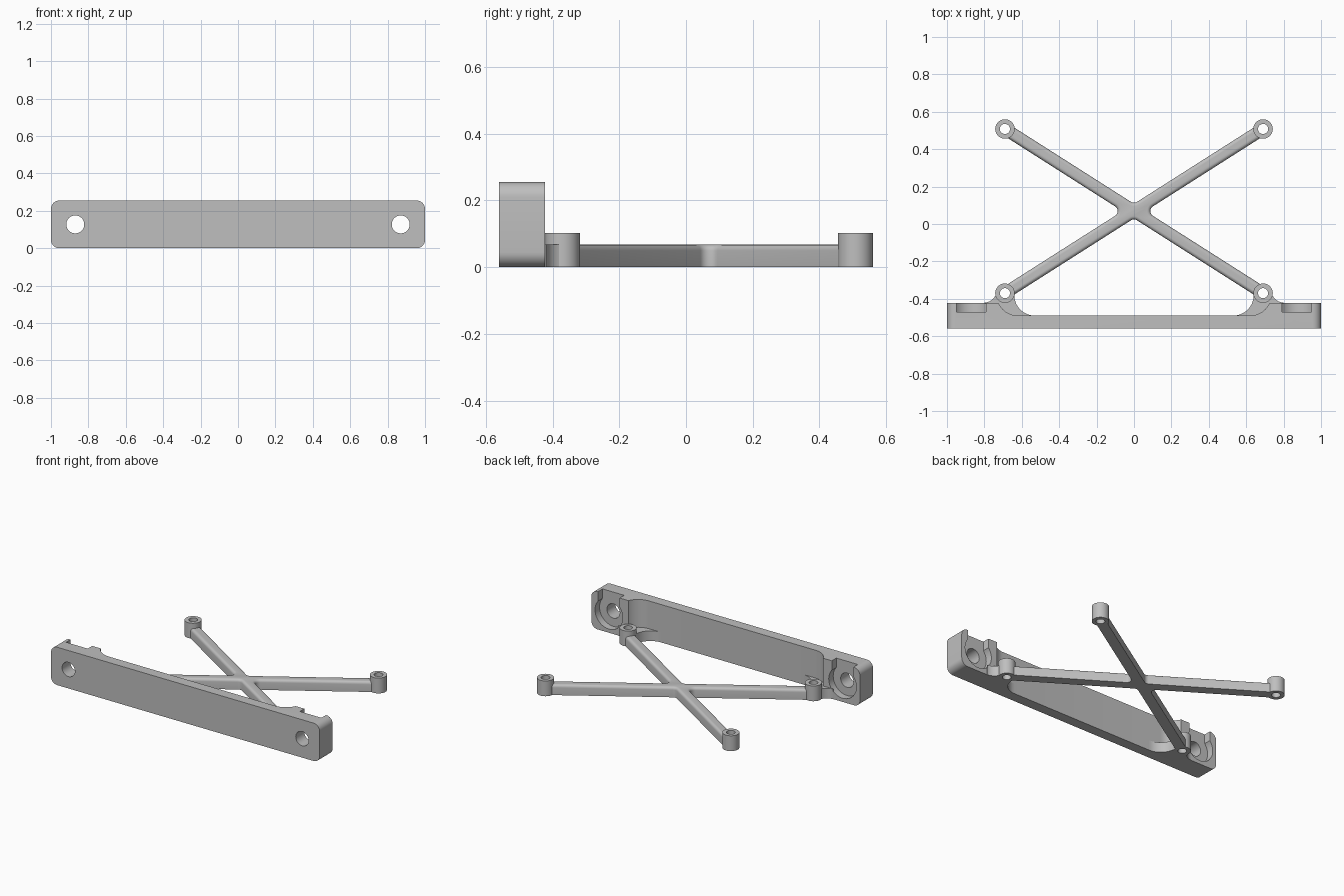
import bpy, bmesh
from math import sin, cos, pi, atan2, hypot

cube = bpy.data.objects.get("Cube")
if cube:
    bpy.data.objects.remove(cube)

grey = bpy.data.materials.new("plain grey")
grey.use_nodes = True
GREY = (0.52, 0.52, 0.52, 1)
grey.diffuse_color = GREY
grey.node_tree.nodes["Principled BSDF"].inputs["Base Color"].default_value = GREY


def arc(cx, cy, r, a0, a1, n=14):
    return [(cx + r * cos(a0 + (a1 - a0) * i / n),
             cy + r * sin(a0 + (a1 - a0) * i / n)) for i in range(n + 1)]


def circle(cx, cy, r, n=48):
    return arc(cx, cy, r, 0, 2 * pi, n)[:-1]


def prism(name, outline, lo, hi, along="z", top_round=0):
    """Extrude an outline along z (outline in xy) or y (outline in xz)."""
    place = (lambda p, h: (p[0], p[1], h)) if along == "z" else (lambda p, h: (p[0], h, p[1]))
    bm = bmesh.new()
    face = bm.faces.new([bm.verts.new(place(p, lo)) for p in outline])
    geom = bmesh.ops.extrude_face_region(bm, geom=[face])["geom"]
    k = 2 if along == "z" else 1
    for v in geom:
        if isinstance(v, bmesh.types.BMVert):
            v.co[k] = hi
    bmesh.ops.recalc_face_normals(bm, faces=bm.faces)
    if top_round:
        rim = [e for e in bm.edges if all(abs(v.co[k] - hi) < 1e-5 for v in e.verts)]
        bmesh.ops.bevel(bm, geom=rim, offset=top_round, segments=4,
                        profile=0.5, affect="EDGES")
    mesh = bpy.data.meshes.new(name)
    bm.to_mesh(mesh)
    bm.free()
    mesh.materials.append(grey)
    ob = bpy.data.objects.new(name, mesh)
    bpy.context.collection.objects.link(ob)
    return ob


def cut(ob, *cutter_args, **kw):
    """Subtract a prism and bake the result."""
    cutter = prism("cutter", *cutter_args, **kw)
    cutter.hide_render = True
    mod = ob.modifiers.new("cut", "BOOLEAN")
    mod.operation, mod.solver, mod.object = "DIFFERENCE", "EXACT", cutter
    bpy.context.view_layer.update()
    baked = bpy.data.meshes.new_from_object(ob.evaluated_get(bpy.context.evaluated_depsgraph_get()))
    ob.modifiers.clear()
    ob.data = baked
    bpy.data.objects.remove(cutter)


def mirrored(points):
    return points + [(-x, y) for x, y in reversed(points)]


FRONT, BACK, INNER, TOP = -0.56, -0.422, -0.49, 0.255
BX, BY_FRONT, BY_BACK = 0.69, -0.37, 0.508
BOSS_R, HOLE_R, ARM_TOP, BOSS_TOP = 0.052, 0.027, 0.068, 0.103
MID = TOP / 2
parts = []

# Front plate with rounded corners, thinned between its end blocks
c, ex, ez = 0.045, 1 - 0.045, TOP - 0.045
plate = prism("front_plate", arc(ex, ez, c, 0, pi / 2, 8) + arc(-ex, ez, c, pi / 2, pi, 8)
              + arc(-ex, c, c, pi, 1.5 * pi, 8) + arc(ex, c, c, 1.5 * pi, 2 * pi, 8),
              FRONT, BACK, along="y")
cut(plate, mirrored([(-0.735, -0.3)] + arc(-0.62, -0.375, 0.115, pi, 1.5 * pi)), -0.1, 0.4)
parts.append(plate)

# Screw holes with round recesses that open upward through a slot
for s in (-1, 1):
    x = s * 0.87
    cut(plate, circle(x, MID, 0.048), -0.7, -0.3, along="y")
    cut(plate, circle(x, MID, 0.103), -0.47, -0.3, along="y")
    cut(plate, [(x - 0.08, MID), (x + 0.08, MID), (x + 0.08, 0.4), (x - 0.08, 0.4)],
        -0.47, -0.3, along="y")

# Crossed arms with filleted centre
cy, dy = (BY_FRONT + BY_BACK) / 2, (BY_BACK - BY_FRONT) / 2
tilt, length, hw, fil = atan2(dy, BX), hypot(BX, dy), 0.033, 0.03
angles = [tilt, pi - tilt, pi + tilt, 2 * pi - tilt, 2 * pi + tilt]
outline = []
for a, b in zip(angles, angles[1:]):
    for side in (-hw, hw):
        outline.append((length * cos(a) - side * sin(a), cy + length * sin(a) + side * cos(a)))
    mid, half = (a + b) / 2, (b - a) / 2
    d = (hw + fil) / sin(half)
    outline += arc(d * cos(mid), cy + d * sin(mid), fil, a + 1.5 * pi, b + pi / 2, 10)
cross = prism("cross_arms", outline, 0, ARM_TOP, top_round=0.018)
parts.append(cross)

# Bosses at the arm ends, and webs tying the front pair to the plate
for s, side in ((-1, "right"), (1, "left")):
    for y, end in ((BY_FRONT, "front"), (BY_BACK, "back")):
        boss = prism(f"{end}_{side}_boss", circle(s * BX, y, BOSS_R), 0, BOSS_TOP)
        hole = circle(s * BX, y, HOLE_R, 32)
        cut(boss, hole, -0.1, 0.3)
        cut(cross, hole, -0.1, 0.3)
        parts.append(boss)
    web_outline = (arc(-0.8, -0.355, 0.065, 1.5 * pi, 2 * pi)
                   + arc(-0.53, -0.38, 0.11, pi, 1.5 * pi)
                   + [(-0.53, -0.52), (-0.71, -0.52), (-0.745, -0.43), (-0.8, -0.424)])
    web = prism(f"{side}_web", [(-s * x, y) for x, y in web_outline], 0, ARM_TOP)
    cut(web, circle(s * BX, BY_FRONT, HOLE_R, 32), -0.1, 0.3)
    parts.append(web)

# Smooth the curved walls, keep the edges crisp
bpy.ops.object.select_all(action="DESELECT")
for ob in parts:
    ob.select_set(True)
bpy.context.view_layer.objects.active = plate
bpy.ops.object.shade_smooth_by_angle(angle=pi / 6)
